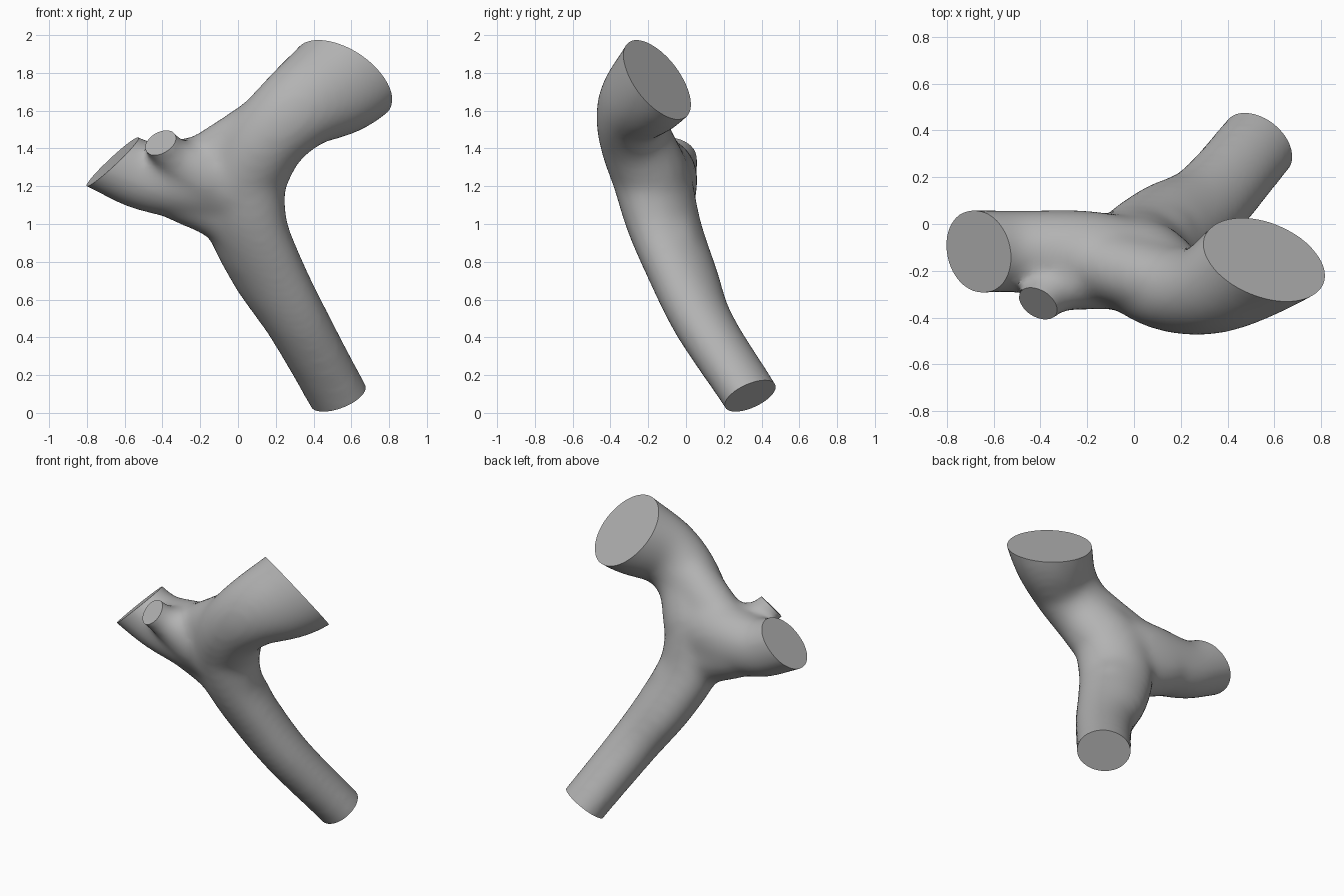
import bpy, bmesh
from mathutils import Matrix, Vector

if "Cube" in bpy.data.objects:
    bpy.data.objects.remove(bpy.data.objects["Cube"])

grey = bpy.data.materials.new("warm_grey")
grey.use_nodes = True
colour = (0.45, 0.45, 0.45, 1)
grey.diffuse_color = colour
grey.node_tree.nodes["Principled BSDF"].inputs["Base Color"].default_value = colour

# Each limb: the direction it is flattened in, then its centre line as
# x, y, z, half width, half thickness
HUB = (0.02, -0.18, 1.24, 0.235, 0.19)
LIMBS = {
    "upper": ((-0.2, 0.94, -0.25),
              [HUB, (0.16, -0.275, 1.46, 0.215, 0.18), (0.34, -0.275, 1.63, 0.235, 0.195),
               (0.55, -0.15, 1.765, 0.29, 0.235), (0.77, 0.0, 1.975, 0.31, 0.25)]),
    "lower": ((0.4, 0.58, 0.62),
              [HUB, (0.045, -0.12, 1.0, 0.235, 0.17), (0.16, -0.02, 0.74, 0.22, 0.16),
               (0.32, 0.095, 0.47, 0.185, 0.15), (0.53, 0.34, 0.09, 0.174, 0.142),
               (0.63, 0.455, -0.1, 0.174, 0.142)]),
    "side": ((0, 1, 0),
             [HUB, (-0.2, -0.14, 1.24, 0.225, 0.2), (-0.48, -0.118, 1.25, 0.187, 0.18),
              (-0.67, -0.118, 1.333, 0.183, 0.182), (-0.87, -0.118, 1.438, 0.183, 0.182)]),
    "lower_web": ((0, 1, 0),
                  [(-0.3, -0.11, 1.19, 0.18, 0.17), (-0.03, -0.11, 1.06, 0.185, 0.16),
                   (0.1, -0.06, 0.86, 0.185, 0.155)]),
    "upper_web": ((0, 1, 0),
                  [(-0.14, -0.17, 1.31, 0.185, 0.16), (0.0, -0.21, 1.395, 0.19, 0.16),
                   (0.2, -0.27, 1.53, 0.19, 0.16)]),
    "twig": ((0, 0, 1),
             [(-0.15, -0.19, 1.25, 0.18, 0.18), (-0.32, -0.27, 1.34, 0.11, 0.11),
              (-0.41, -0.34, 1.43, 0.094, 0.094), (-0.475, -0.395, 1.51, 0.094, 0.094)]),
}
# Flat cut at the end of each limb: point, outward normal, reach of the saw
CUTS = [
    ((0.55, -0.15, 1.765), (0.42, 0.67, 0.61), 0.8),
    ((0.53, 0.34, 0.09), (0.4, 0.45, -0.8), 0.6),
    ((-0.66, -0.118, 1.333), (-0.68, -0.12, 0.72), 0.6),
    ((-0.41, -0.34, 1.43), (-0.41, -0.63, 0.65), 0.28),
]


def spline(points, steps=8):
    """Smooth path through the points, widths included."""
    p = [Vector(q) for q in points]
    p = [2 * p[0] - p[1]] + p + [2 * p[-1] - p[-2]]
    out = []
    for a, b, c, d in zip(p, p[1:], p[2:], p[3:]):
        for i in range(steps):
            t = i / steps
            out.append(b + (c - a) * t / 2 + (2 * a - 5 * b + 4 * c - d) * t * t / 2
                       + (3 * b - a - 3 * c + d) * t ** 3 / 2)
    return out + [p[-2]]


# Overlapping flattened balls swept along every limb
bm = bmesh.new()
for flat, path in LIMBS.values():
    for x, y, z, width, thick in spline(path):
        place = Matrix.Translation((x, y, z)) @ Matrix.Scale(thick / width, 4, Vector(flat).normalized())
        bmesh.ops.create_icosphere(bm, subdivisions=3, radius=width, matrix=place)
mesh = bpy.data.meshes.new("branch_junction")
bm.to_mesh(mesh)
bm.free()
branch = bpy.data.objects.new("branch_junction", mesh)
bpy.context.collection.objects.link(branch)

# Fuse the limbs and soften the joints
fuse = branch.modifiers.new("fuse", "REMESH")
fuse.mode = "VOXEL"
fuse.voxel_size = 0.022
soften = branch.modifiers.new("soften", "SMOOTH")
soften.factor = 0.5
soften.iterations = 25
graph = bpy.context.evaluated_depsgraph_get()
fused = bpy.data.meshes.new_from_object(branch.evaluated_get(graph))
branch.modifiers.clear()
branch.data = fused

# Saw off the limb ends and close them with flat caps
bm = bmesh.new()
bm.from_mesh(fused)
for point, normal, reach in CUTS:
    faces = [f for f in bm.faces if (f.calc_center_median() - Vector(point)).length < reach]
    edges = {e for f in faces for e in f.edges}
    verts = {v for f in faces for v in f.verts}
    cut = bmesh.ops.bisect_plane(bm, geom=[*verts, *edges, *faces], plane_co=point,
                                 plane_no=normal, clear_outer=True)
    rim = [e for e in cut["geom_cut"] if isinstance(e, bmesh.types.BMEdge)]
    bmesh.ops.contextual_create(bm, geom=rim)
bmesh.ops.recalc_face_normals(bm, faces=bm.faces[:])
bm.to_mesh(fused)
bm.free()

fused.materials.clear()
fused.materials.append(grey)
bpy.context.view_layer.objects.active = branch
branch.select_set(True)
bpy.ops.object.shade_smooth_by_angle(angle=0.6)
